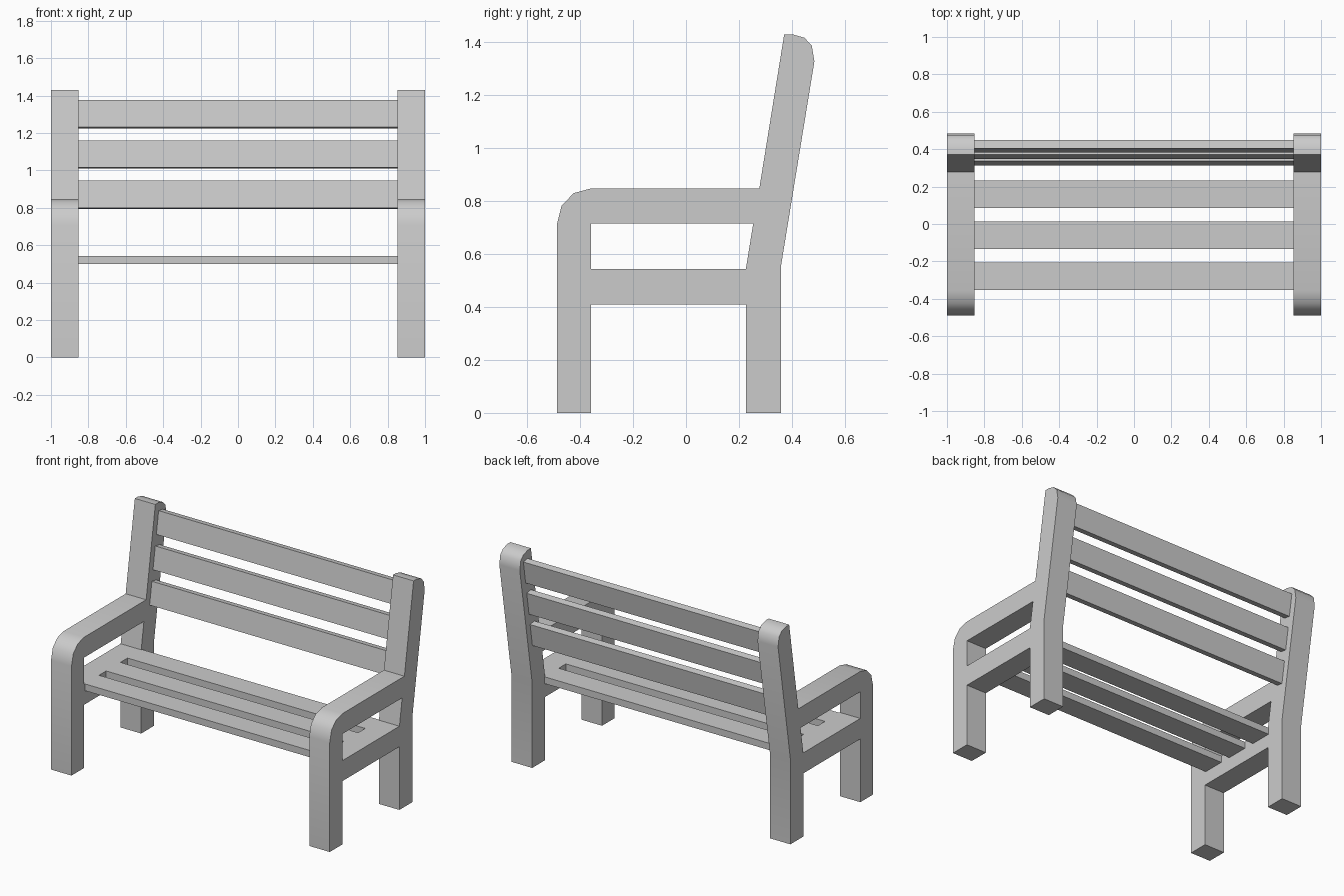
import bpy, bmesh, math
from mathutils import Vector

if "Cube" in bpy.data.objects:
    bpy.data.objects.remove(bpy.data.objects["Cube"])

INNER, OUTER = 0.853, 1.0      # x extent of an end frame
TILT = math.atan(0.16)         # lean of the backrest

# Side profile of an end frame as (y, z)
OUTLINE = [(-0.488, 0), (-0.358, 0), (-0.358, 0.41), (0.226, 0.41), (0.226, 0), (0.358, 0),
           (0.358, 0.55), (0.485, 1.328), (0.475, 1.388), (0.447, 1.417), (0.402, 1.43),
           (0.371, 1.43), (0.277, 0.848), (-0.358, 0.848), (-0.424, 0.83), (-0.47, 0.783),
           (-0.488, 0.71)]
OPENING = [(-0.358, 0.543), (0.226, 0.543), (0.254, 0.716), (-0.358, 0.716)]


def end_frame(name, x0, x1):
    bm = bmesh.new()
    edges = []
    for loop in (OUTLINE, OPENING):
        vs = [bm.verts.new((x0, y, z)) for y, z in loop]
        edges += [bm.edges.new((vs[i - 1], vs[i])) for i in range(len(vs))]
    bmesh.ops.triangle_fill(bm, use_beauty=True, edges=edges, normal=(1, 0, 0))
    res = bmesh.ops.extrude_face_region(bm, geom=bm.faces[:])
    moved = [g for g in res["geom"] if isinstance(g, bmesh.types.BMVert)]
    bmesh.ops.translate(bm, verts=moved, vec=Vector((x1 - x0, 0, 0)))
    bmesh.ops.recalc_face_normals(bm, faces=bm.faces[:])
    mesh = bpy.data.meshes.new(name)
    bm.to_mesh(mesh)
    bm.free()
    ob = bpy.data.objects.new(name, mesh)
    bpy.context.collection.objects.link(ob)
    bpy.ops.object.select_all(action='DESELECT')
    ob.select_set(True)
    bpy.context.view_layer.objects.active = ob
    bpy.ops.object.shade_smooth_by_angle(angle=math.radians(36))


def slat(name, y, z, depth, height, tilt=0.0):
    bpy.ops.mesh.primitive_cube_add(size=1, location=(0, y, z), rotation=(-tilt, 0, 0))
    ob = bpy.context.object
    ob.name = name
    ob.scale = (2 * INNER, depth, height)


# End frames: legs, armrest, seat rail and back post in one piece
end_frame("left_end_frame", -OUTER, -INNER)
end_frame("right_end_frame", INNER, OUTER)

# Three flat seat slats and three leaning back slats
for i in range(3):
    slat(f"seat_slat_{i + 1}", -0.279 + i * 0.219, 0.521, 0.146, 0.044)
    z = 0.869 + i * 0.216
    slat(f"back_slat_{i + 1}", 0.415 + 0.16 * (z - 1.301), z, 0.044, 0.147, TILT)
